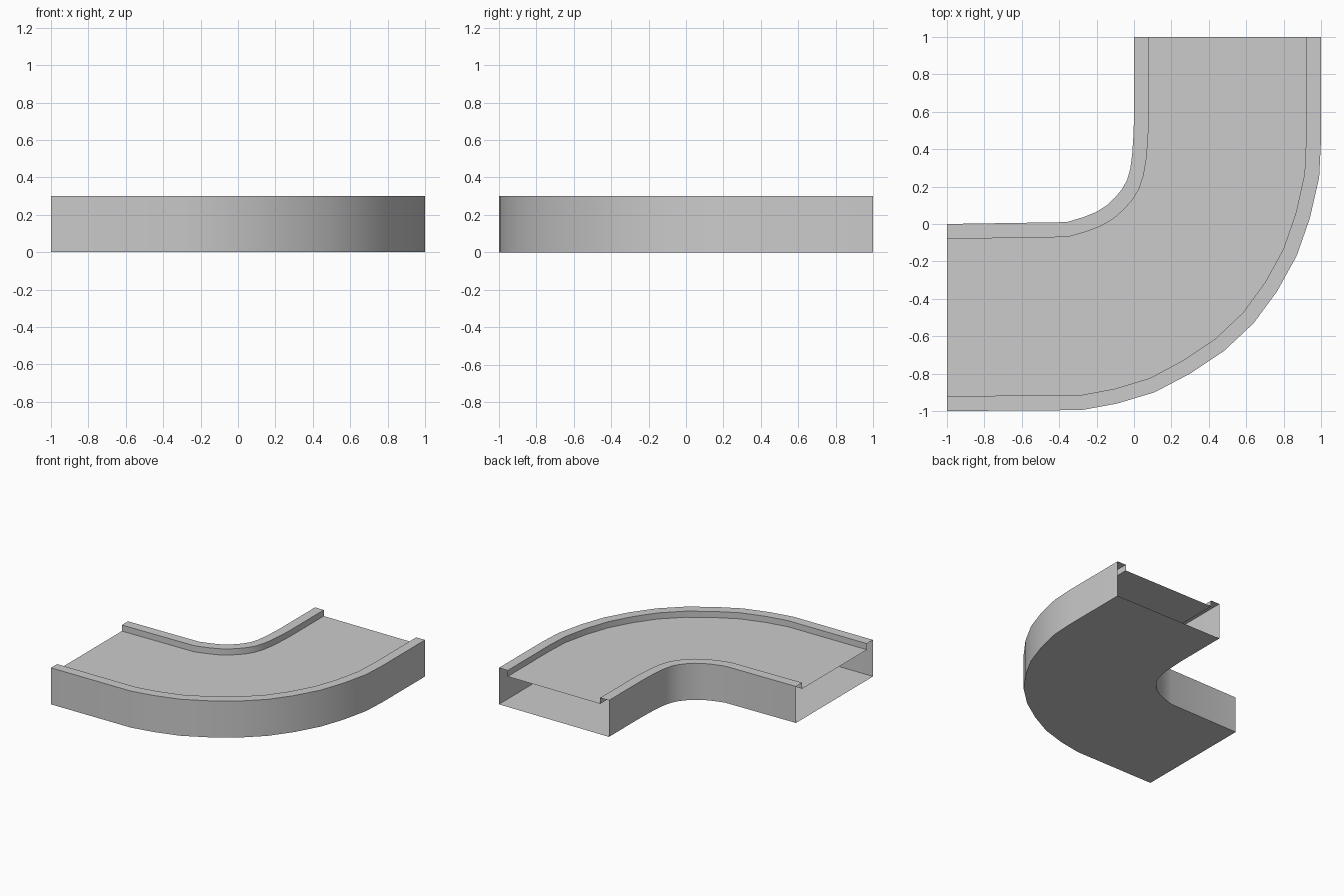
import bpy, bmesh, math
from mathutils import Vector

if "Cube" in bpy.data.objects:
    bpy.data.objects.remove(bpy.data.objects["Cube"])

TOP, DECK, CURB = 0.30, 0.25, 0.08

# matching stations along the outer and inner edges of the bend
outer = [(-1, -1), (-0.28, -0.995), (-0.09, -0.96), (0.11, -0.9), (0.3, -0.8),
         (0.48, -0.68), (0.64, -0.53), (0.765, -0.36), (0.87, -0.17),
         (0.94, 0.03), (0.99, 0.25), (1, 0.45), (1, 1)]
inner = [(-1, 0), (-0.36, 0.01), (-0.27, 0.037), (-0.2, 0.065), (-0.145, 0.1),
         (-0.1, 0.143), (-0.065, 0.185), (-0.037, 0.235), (-0.02, 0.295),
         (-0.01, 0.37), (-0.004, 0.46), (0, 0.56), (0, 1)]

# sweep a closed channel section with raised curbs; both ends stay open
bm = bmesh.new()
rings = []
for o, i in zip(outer, inner):
    o, i = Vector(o), Vector(i)
    across = (i - o).normalized() * CURB
    section = [(o, 0), (o, TOP), (o + across, TOP), (o + across, DECK),
               (i - across, DECK), (i - across, TOP), (i, TOP), (i, 0)]
    rings.append([bm.verts.new((p.x, p.y, z)) for p, z in section])
for a, b in zip(rings, rings[1:]):
    for k in range(8):
        n = (k + 1) % 8
        bm.faces.new((a[k], b[k], b[n], a[n]))

mesh = bpy.data.meshes.new("curved_track")
bm.to_mesh(mesh)
bm.free()
track = bpy.data.objects.new("curved_track", mesh)
bpy.context.collection.objects.link(track)

# smooth walls, crisp curb edges
bpy.context.view_layer.objects.active = track
track.select_set(True)
bpy.ops.object.shade_smooth_by_angle(angle=math.radians(30))
